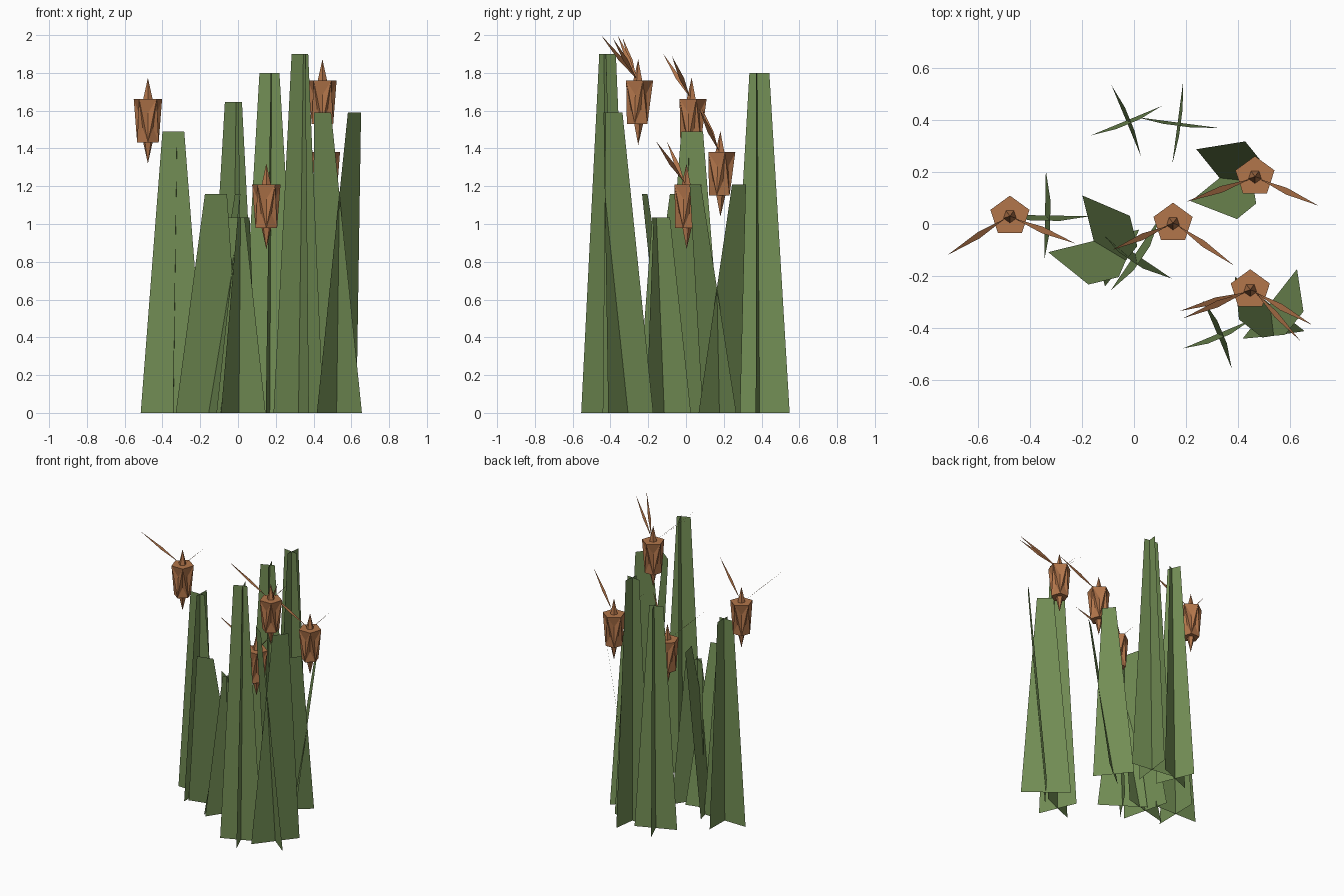
import bpy, math
from mathutils import Vector

if "Cube" in bpy.data.objects:
    bpy.data.objects.remove(bpy.data.objects["Cube"])


def material(name, color):
    m = bpy.data.materials.new(name)
    m.diffuse_color = (*color, 1)
    m.use_nodes = True
    m.node_tree.nodes["Principled BSDF"].inputs["Base Color"].default_value = m.diffuse_color
    return m


GREEN = material("leaf_green", (0.17, 0.27, 0.09))
BROWN = material("seed_brown", (0.45, 0.18, 0.07))


def make(name, verts, faces, mat):
    me = bpy.data.meshes.new(name)
    me.from_pydata([tuple(v) for v in verts], [], faces)
    me.materials.append(mat)
    ob = bpy.data.objects.new(name, me)
    bpy.context.collection.objects.link(ob)
    return ob


# Reed clump: two crossed tapered blades, each leaning along its own normal
def reed_clump(i, x, y, angle, half, height, lean):
    a = math.radians(angle)
    verts, faces = [], []
    for k in range(2):
        t = a + k * math.pi / 2
        d = Vector((math.cos(t), math.sin(t), 0))
        n = Vector((math.sin(a), -math.cos(a), 0)) if k == 0 else Vector((math.cos(a), math.sin(a), 0))
        base = Vector((x, y, 0))
        top = base + n * lean + Vector((0, 0, height))
        b = len(verts)
        verts += [base - d * half, base + d * half, top + d * half / 3, top - d * half / 3]
        faces.append((b, b + 1, b + 2, b + 3))
    make(f"reed_clump_{i}", verts, faces, GREEN)


# Seed head: dented five-sided antiprism with a narrow spike above and below
def seed_head(i, x, y, z, r_top=0.079, r_low=0.06, ring=0.115, pole=0.227, core=0.026):
    c = Vector((x, y, z))

    def circle(r, h, shift):
        return [c + Vector((r * math.cos(t), r * math.sin(t), h))
                for t in (math.pi / 2 + math.radians(72 * k + shift) for k in range(5))]

    up, low = circle(r_top, ring, 0), circle(r_low, -ring, 36)
    up_in, low_in = circle(core, ring, 36), circle(core, -ring, 72)
    verts = up + low + up_in + low_in + [c + Vector((0, 0, pole)), c - Vector((0, 0, pole))]
    faces = []
    for k in range(5):
        n = (k + 1) % 5
        # caps and spikes
        faces += [(k, 10 + k, 10 + (k - 1) % 5), (k, n, 10 + k), (10 + k, 20, 10 + (k - 1) % 5)]
        faces += [(5 + k, 15 + (k - 1) % 5, 15 + k), (5 + k, 15 + k, 5 + n), (15 + (k - 1) % 5, 21, 15 + k)]
        # dented sides
        for tri in ((k, 5 + k, n), (5 + k, 5 + n, n)):
            m = (verts[tri[0]] + verts[tri[1]] + verts[tri[2]]) / 3
            verts.append(Vector((x + (m.x - x) * 0.8, y + (m.y - y) * 0.8, m.z)))
            p = len(verts) - 1
            faces += [(tri[j], tri[(j + 1) % 3], p) for j in range(3)]
    make(f"seed_head_{i}", verts, faces, BROWN)


# Thin bract: narrow diamond from the head to its tip
def bract(name, base, tip, width=0.013):
    base, tip = Vector(base), Vector(tip)
    d = (tip - base).normalized()
    w = Vector((0, 1, 0))
    w = (w - d * w.dot(d)).normalized() * width
    mid = base.lerp(tip, 0.45)
    make(name, [base, mid + w, tip, mid - w], [(0, 1, 2, 3)], BROWN)


# x, y, angle, half base width, height, lean
clumps = [
    (-0.342, 0.033, -1, 0.173, 1.49, 0.02),
    (-0.155, -0.065, 14, 0.18, 1.16, 0.158),
    (0.168, 0.39, -7.5, 0.16, 1.80, 0.012),
    (-0.03, 0.397, 22.5, 0.147, 1.645, 0.015),
    (0.32, -0.423, 22.8, 0.143, 1.90, 0.02),
    (0.522, -0.307, -38, 0.17, 1.59, 0.12),
    (0.329, 0.177, 39, 0.142, 1.21, 0.165),
    (0.005, -0.115, -34, 0.17, 1.035, 0.03),
]
for i, c in enumerate(clumps, 1):
    reed_clump(i, *c)

# head centre, then bract tips
heads = [
    ((-0.477, 0.03, 1.547), [(-0.718, -0.12, 1.90), (-0.225, -0.075, 1.89)]),
    ((0.15, 0.003, 1.093), [(-0.085, -0.10, 1.435), (0.385, -0.16, 1.44)]),
    ((0.447, -0.253, 1.645), [(0.175, -0.335, 1.985), (0.19, -0.362, 2.0),
                              (0.64, -0.45, 2.0), (0.685, -0.388, 1.985)]),
    ((0.465, 0.182, 1.265), [(0.20, 0.085, 1.61), (0.71, 0.07, 1.61)]),
]
for i, (c, tips) in enumerate(heads, 1):
    seed_head(i, *c)
    for j, t in enumerate(tips, 1):
        side = 0.02 if t[0] > c[0] else -0.02
        bract(f"bract_{i}_{j}", (c[0] + side, c[1] - 0.01, c[2] + 0.125), t)
